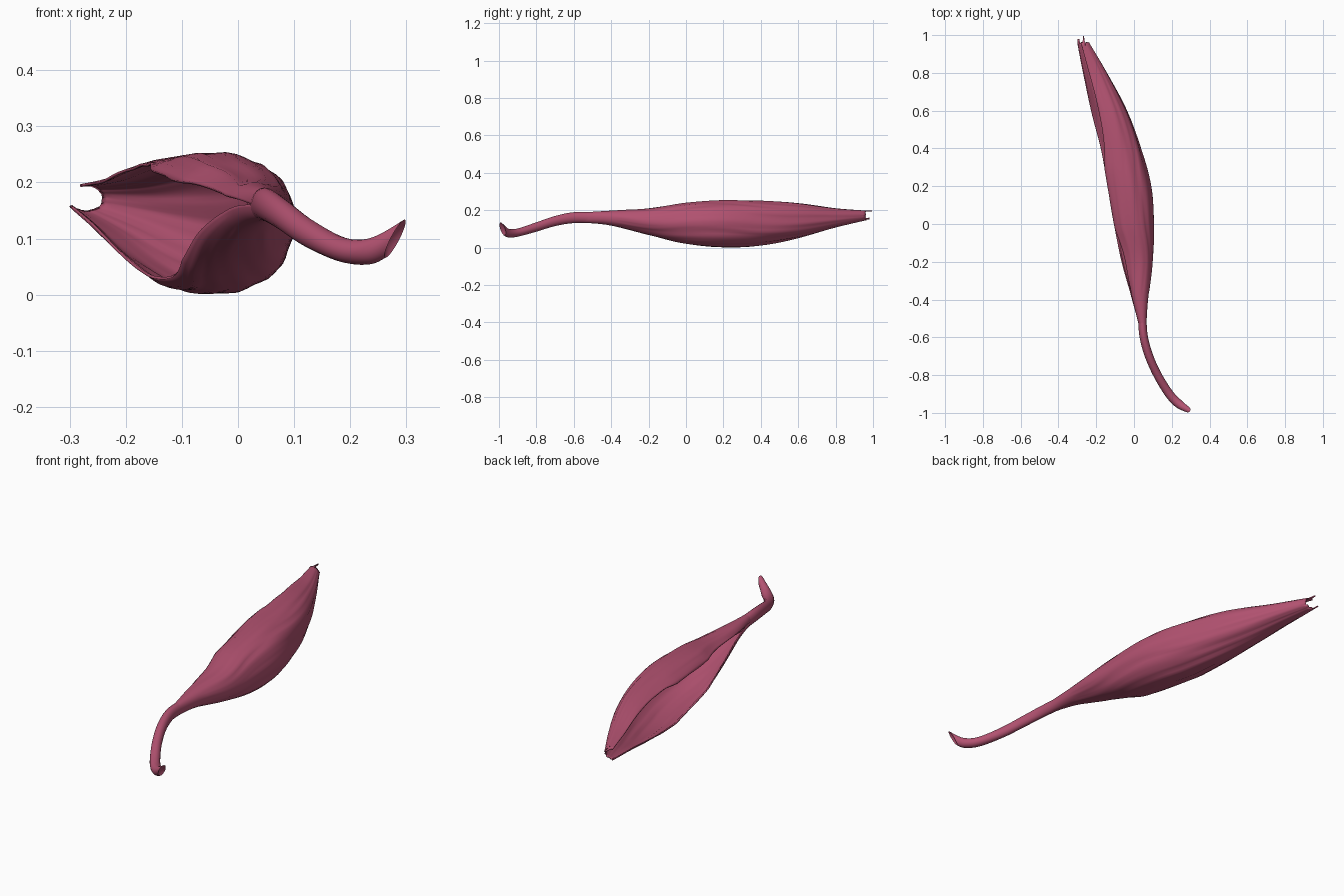
import bpy, bmesh, math, random
from mathutils import Vector, noise

if "Cube" in bpy.data.objects:
    bpy.data.objects.remove(bpy.data.objects["Cube"])

random.seed(4)
mat = bpy.data.materials.new("dusty rose")
mat.diffuse_color = (0.45, 0.085, 0.165, 1)
mat.use_nodes = True
mat.node_tree.nodes["Principled BSDF"].inputs["Base Color"].default_value = mat.diffuse_color


def sample(rows, steps):
    """Catmull-Rom interpolation through rows of numbers."""
    out = []
    n = len(rows)
    for i in range(n - 1):
        p0, p1, p2, p3 = (rows[max(0, min(n - 1, i + k))] for k in (-1, 0, 1, 2))
        for s in range(steps + (i == n - 2)):
            t = s / steps
            out.append([0.5 * (2 * b + (c - a) * t + (2 * a - 5 * b + 4 * c - d) * t * t
                               + (3 * b - a - 3 * c + d) * t ** 3)
                        for a, b, c, d in zip(p0, p1, p2, p3)])
    return out


def loft(name, rings, closed, cap=None):
    """Skin a list of point rings; cap is an optional centre for the last ring."""
    bm = bmesh.new()
    vs = [[bm.verts.new(p) for p in r] for r in rings]
    m = len(vs[0])
    for a, b in zip(vs, vs[1:]):
        for j in range(m if closed else m - 1):
            k = (j + 1) % m
            bm.faces.new((a[j], a[k], b[k], b[j]))
    if cap is not None:
        c = bm.verts.new(cap)
        for j in range(m):
            bm.faces.new((vs[-1][j], vs[-1][(j + 1) % m], c))
    bmesh.ops.recalc_face_normals(bm, faces=bm.faces[:])
    me = bpy.data.meshes.new(name)
    bm.to_mesh(me)
    bm.free()
    me.materials.append(mat)
    ob = bpy.data.objects.new(name, me)
    bpy.context.collection.objects.link(ob)
    for o in bpy.context.selected_objects:
        o.select_set(False)
    ob.select_set(True)
    bpy.context.view_layer.objects.active = ob
    bpy.ops.object.shade_smooth_by_angle(angle=math.radians(50))
    return ob


def power(v, e=0.92):
    return math.copysign(abs(v) ** e, v)


# Husk: an open boat-shaped shell, its mouth facing -x
# y, left x, right x, low z, high z, lower lip angle, upper lip angle
stations = [
    (-.62, .041, .073, .138, .176, 180, 180),
    (-.54, .029, .064, .135, .186, 180, 180),
    (-.40, -.008, .072, .120, .195, 178, 160),
    (-.20, -.065, .095, .070, .208, 163, 135),
    (.00, -.105, .100, .022, .237, 137, 140),
    (.20, -.138, .085, .005, .250, 130, 137),
    (.40, -.172, .035, .016, .246, 135, 124),
    (.60, -.225, -.040, .055, .235, 145, 115),
    (.80, -.268, -.145, .110, .207, 150, 112),
    (.96, -.298, -.240, .148, .195, 150, 108),
]
N = 48
rings = []
rows = sample(stations, 7)
for i, (y, xl, xr, z0, z1, lo, hi) in enumerate(rows):
    angs = [math.radians(-lo + (lo + hi) * j / N) for j in range(N + 1)]
    cs = [power(math.cos(a)) for a in angs]
    low = min(cs)
    size = (z1 - z0) / 0.25
    ring = []
    for j, (a, c) in enumerate(zip(angs, cs)):
        u = j / N
        # long wrinkles running along the husk
        w = 0.008 * size * noise.noise((u * 11, y * 1.6, 3.0))
        w += 0.005 * size * noise.noise((u * 26, y * 3.0, 9.0))
        if y < -0.35:
            w = 0
        x = xr - (1 - c) / (1 - low) * (xr - xl) + w * math.cos(a)
        z = (z0 + z1) / 2 + (z1 - z0) / 2 * power(math.sin(a)) + w * math.sin(a)
        yy = y
        if i == len(rows) - 1:      # torn tip with two prongs
            yy += 0.012 * noise.noise((u * 12, 5, 5)) + (0.02 if j < 5 else 0)
            yy += 0.035 if j in (N - 5, N - 4) else 0
        # uneven upper lip
        if j == N and -0.3 < y < 0.9:
            z += 0.008 * noise.noise((y * 9, 1, 1))
        ring.append((x, yy, max(z, 0.004)))
    rings.append(ring)
husk = loft("husk", rings, False)
sol = husk.modifiers.new("thickness", 'SOLIDIFY')
sol.thickness = 0.005
sol.offset = 0

# Stem: a curved tube with a slanted, hollowed end
# x, y, z, half width, half height, slant
path = [
    (.036, -.40, .158, .020, .022, 0),
    (.043, -.50, .160, .022, .029, 0),
    (.052, -.60, .160, .022, .029, 0),
    (.080, -.70, .142, .022, .027, 0),
    (.125, -.80, .110, .022, .025, 0),
    (.187, -.90, .080, .023, .022, 0),
    (.237, -.952, .078, .023, .024, .004),
    (.280, -.980, .100, .016, .034, .020),
]
pts = sample(path, 6)
rings = []
for i, (x, y, z, rx, rz, slant) in enumerate(pts):
    a, b = pts[max(i - 1, 0)], pts[min(i + 1, len(pts) - 1)]
    t = Vector((b[0] - a[0], b[1] - a[1], 0)).normalized()
    side = Vector((-t.y, t.x, 0))
    ring = []
    for k in range(20):
        q = math.tau * k / 20
        ring.append(Vector((x, y, z)) + side * rx * math.cos(q)
                    + Vector((0, 0, rz * math.sin(q))) + t * slant * math.sin(q))
    rings.append(ring)
loft("stem", rings, True, Vector(pts[-1][:3]) - t * 0.02)
